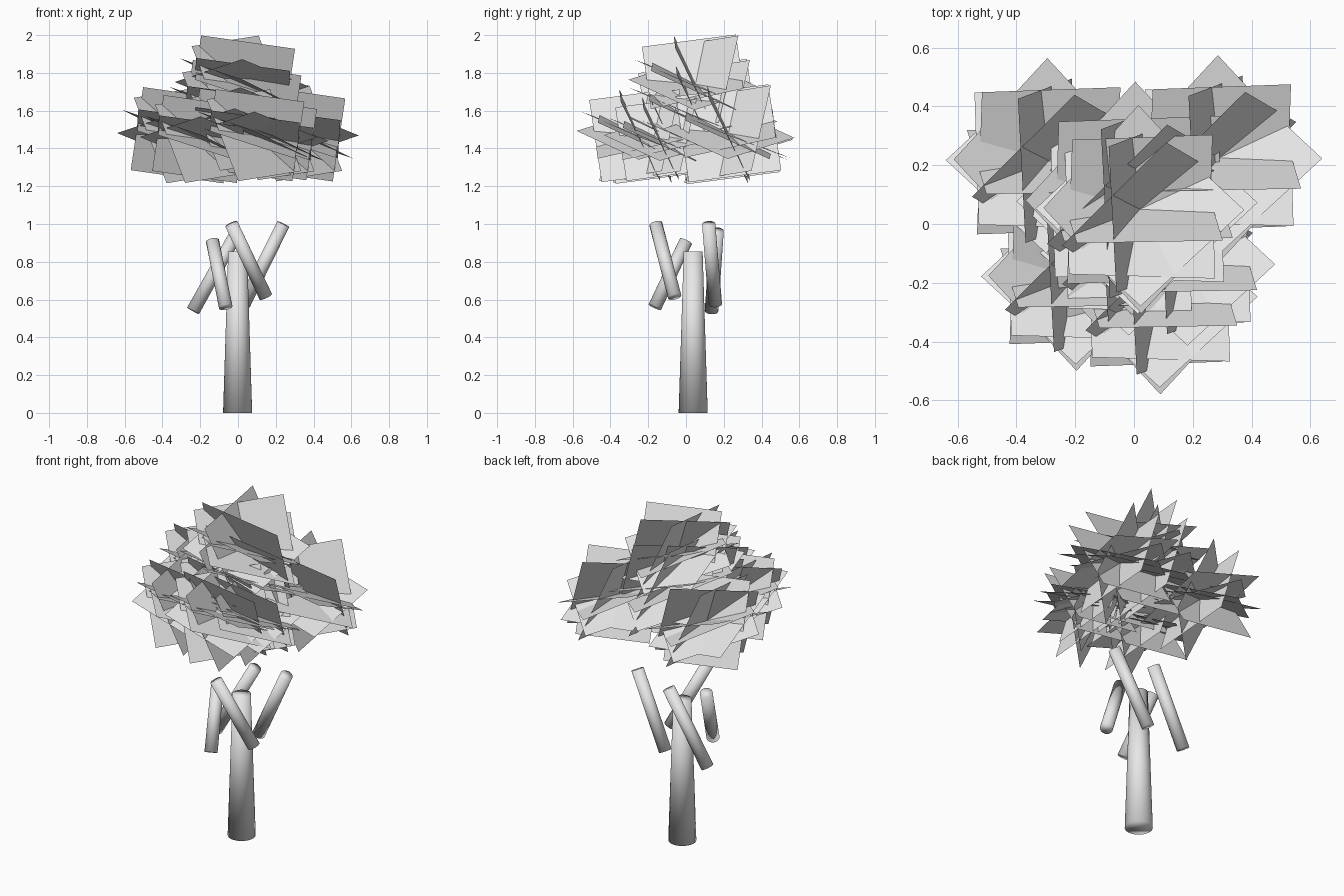
import bpy, bmesh, math
from mathutils import Vector, Matrix

cube = bpy.data.objects.get("Cube")
if cube:
    bpy.data.objects.remove(cube, do_unlink=True)

grey = bpy.data.materials.new("light_grey")
grey.use_nodes = True
grey.diffuse_color = (0.8, 0.8, 0.8, 1)
grey.node_tree.nodes["Principled BSDF"].inputs["Base Color"].default_value = (0.8, 0.8, 0.8, 1)


def add_object(name, bm):
    mesh = bpy.data.meshes.new(name)
    bm.to_mesh(mesh)
    bm.free()
    mesh.materials.append(grey)
    obj = bpy.data.objects.new(name, mesh)
    bpy.context.collection.objects.link(obj)


def limb(name, start, end, r_start, r_end):
    """Tapered limb between two points, smooth over its rims."""
    a, b = Vector(start), Vector(end)
    axis = b - a
    turn = axis.to_track_quat("Z", "Y").to_matrix().to_4x4()
    bm = bmesh.new()
    bmesh.ops.create_cone(bm, cap_ends=True, segments=32, radius1=r_start,
                          radius2=r_end, depth=axis.length,
                          matrix=Matrix.Translation((a + b) / 2) @ turn)
    for face in bm.faces:
        face.smooth = True
    add_object(name, bm)


# Trunk and the four loose branches around it
limb("trunk", (-0.002, 0.038, 0), (-0.002, 0.038, 0.855), 0.077, 0.05)
branches = {
    "branch_front": ((0.147, -0.06, 0.615), (-0.035, -0.16, 1.0)),
    "branch_right": ((-0.065, -0.165, 0.56), (-0.135, 0.0, 0.91)),
    "branch_back_right": ((-0.238, 0.135, 0.54), (0.0, 0.165, 0.965)),
    "branch_back_left": ((0.03, 0.155, 0.575), (0.24, 0.12, 1.0)),
}
for name, (start, end) in branches.items():
    limb(name, start, end, 0.036, 0.035)

# One leaf cluster: square cards crossing at a centre (tilt, lean direction, spin)
flat_cards = [(22, 85, 45), (23, 10, 45), (22, -35, 0), (26, 72, 0)]
steep_cards = [(68, 0, 8), (67, -48, 7), (64, 87, 9)]
# The spin of flat cards is measured on the ground, so the lean is taken off
cards = [(t, lean, spin - lean) for t, lean, spin in flat_cards] + steep_cards


def leaf_cluster(name, x, y, z, radius):
    bm = bmesh.new()
    for tilt, lean, spin in cards:
        matrix = (Matrix.Translation((x, y, z))
                  @ Matrix.Rotation(math.radians(lean), 4, "Z")
                  @ Matrix.Rotation(math.radians(tilt), 4, "Y")
                  @ Matrix.Rotation(math.radians(spin), 4, "Z"))
        bmesh.ops.create_grid(bm, x_segments=1, y_segments=1,
                              size=radius * math.sqrt(0.5), matrix=matrix)
    add_object(name, bm)


# Foliage crown
leaf_cluster("leaves_top", 0.02, 0.05, 1.74, 0.355)
leaf_cluster("leaves_middle", 0.01, 0.075, 1.57, 0.41)
leaf_cluster("leaves_back_left", 0.29, 0.225, 1.48, 0.35)
leaf_cluster("leaves_back_right", -0.29, 0.215, 1.47, 0.35)
leaf_cluster("leaves_front_right", -0.2, -0.18, 1.45, 0.32)
leaf_cluster("leaves_front", 0.085, -0.245, 1.47, 0.335)
leaf_cluster("leaves_front_left", 0.18, -0.135, 1.45, 0.3)
leaf_cluster("leaves_inner", -0.02, -0.1, 1.5, 0.3)
